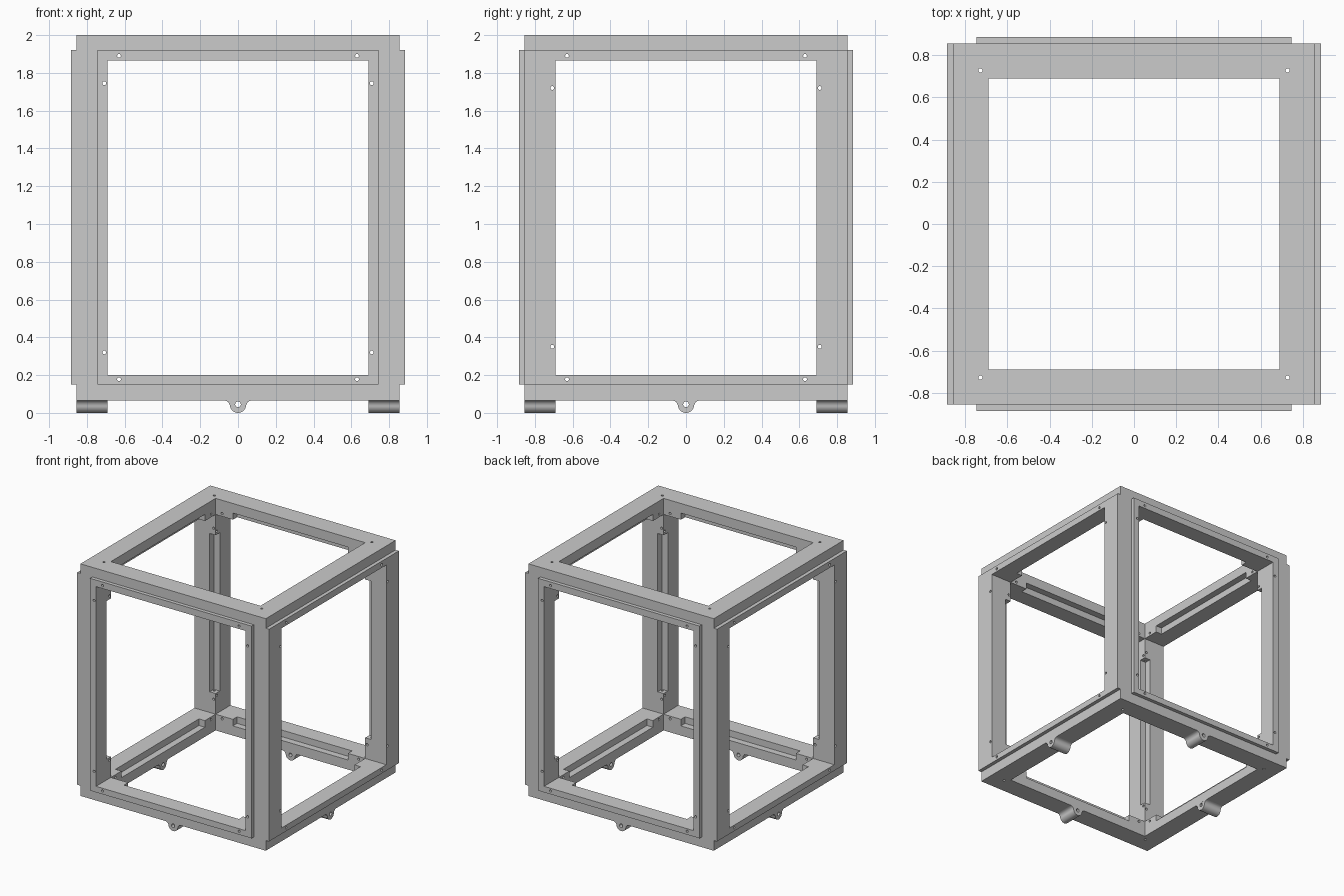
import bpy, bmesh, math
from mathutils import Matrix, Vector

if "Cube" in bpy.data.objects:
    bpy.data.objects.remove(bpy.data.objects["Cube"])

OUT, RIM, INN = 0.855, 0.885, 0.69      # body half width, raised panel, opening
Z0, Z1, ZA, ZB = 0.065, 2.0, 0.20, 1.865  # body bottom/top, opening bottom/top
G = 0.055                                # groove depth on inner edges
ZM = (ZA + ZB) / 2


def obj_from(bm, name):
    me = bpy.data.meshes.new(name)
    bmesh.ops.recalc_face_normals(bm, faces=bm.faces)
    bm.to_mesh(me)
    bm.free()
    ob = bpy.data.objects.new(name, me)
    bpy.context.collection.objects.link(ob)
    return ob


def boxes(name, items):
    """One mesh of boxes given as (centre, full size)."""
    bm = bmesh.new()
    for c, s in items:
        bmesh.ops.create_cube(bm, size=1, matrix=Matrix.Translation(c) @ Matrix.Diagonal((*s, 1)))
    return obj_from(bm, name)


def rods(name, axis, centres, r, length, n=12):
    """One mesh of parallel cylinders along an axis."""
    rot = {'x': Matrix.Rotation(math.pi / 2, 4, 'Y'),
           'y': Matrix.Rotation(math.pi / 2, 4, 'X'), 'z': Matrix()}[axis]
    bm = bmesh.new()
    for c in centres:
        bmesh.ops.create_cone(bm, cap_ends=True, segments=n, radius1=r, radius2=r,
                              depth=length, matrix=Matrix.Translation(c) @ rot)
    return obj_from(bm, name)


def boolean(target, tool, op):
    m = target.modifiers.new(op, 'BOOLEAN')
    m.object, m.operation, m.solver = tool, op, 'EXACT'
    bpy.context.view_layer.objects.active = target
    bpy.ops.object.modifier_apply(modifier=m.name)
    bpy.data.objects.remove(tool)


# Solid block with raised panels on the four sides
zc, zh = (Z0 + Z1) / 2, Z1 - Z0
pz, ph = (0.15 + 1.92) / 2, 1.92 - 0.15
frame = boxes("cube_frame", [((0, 0, zc), (2 * OUT, 2 * OUT, zh))])
boolean(frame, boxes("side_panels", [((0, 0, pz), (2 * RIM, 2 * OUT, ph))]), 'UNION')
boolean(frame, boxes("end_panels", [((0, 0, pz), (1.49, 2 * RIM, ph))]), 'UNION')

# Openings through all three directions
w, h = 2 * INN, ZB - ZA
for size, z in (((w, w, 4), zc), ((w, 3, h), ZM), ((3, w, h), ZM)):
    boolean(frame, boxes("opening", [((0, 0, z), size)]), 'DIFFERENCE')

# Square grooves along the twelve inner edges
grooves = []
for a in (-1, 1):
    for b in (-1, 1):
        z = ZM + b * h / 2
        grooves += [((a * INN, b * INN, ZM), (2 * G, 2 * G, 1.32)),
                    ((0, a * INN, z), (1.06, 2 * G, 2 * G)),
                    ((a * INN, 0, z), (2 * G, 1.10, 2 * G))]
boolean(frame, boxes("grooves", grooves), 'DIFFERENCE')

# Small screw holes through the beams
S = (-1, 1)
ys = [(s * u, 0, z) for s in S for u, z in ((.63, 1.89), (.63, .178), (.708, 1.745), (.708, .32))]
xs = [(0, s * u, z) for s in S for u, z in ((.63, 1.89), (.63, .178), (.708, 1.72), (.708, .35))]
zs = [(s * .727, t * .727, zc) for s in S for t in S]
for axis, pts in (('y', ys), ('x', xs), ('z', zs)):
    boolean(frame, rods("holes", axis, pts, 0.01, 3), 'DIFFERENCE')

# Hinge lug under the front beam, copied round the four sides
R = 0.043
half = [(.07, Z0), (.058, .062), (.05, .055), (.045, .046)]
arc = [(R * math.cos(t), R + R * math.sin(t))
       for t in (math.radians(-5 - 170 * i / 20) for i in range(21))]
prof = half + arc + [(-x, z) for x, z in reversed(half)]
bm = bmesh.new()
face = bm.faces.new([bm.verts.new((x, -OUT, z)) for x, z in prof])
ext = bmesh.ops.extrude_face_region(bm, geom=[face])
bmesh.ops.translate(bm, vec=Vector((0, OUT - INN, 0)),
                    verts=[v for v in ext['geom'] if isinstance(v, bmesh.types.BMVert)])
lug = obj_from(bm, "hinge_lug_front")
boolean(lug, rods("pin_hole", 'y', [(0, -0.77, 0.045)], 0.015, 0.4, 20), 'DIFFERENCE')
bpy.ops.object.select_all(action='DESELECT')
lug.select_set(True)
bpy.context.view_layer.objects.active = lug
bpy.ops.object.shade_smooth_by_angle(angle=math.radians(30))
for i, side in enumerate(("right", "back", "left"), 1):
    c = lug.copy()
    c.name = "hinge_lug_" + side
    c.rotation_euler.z = i * math.pi / 2
    bpy.context.collection.objects.link(c)
